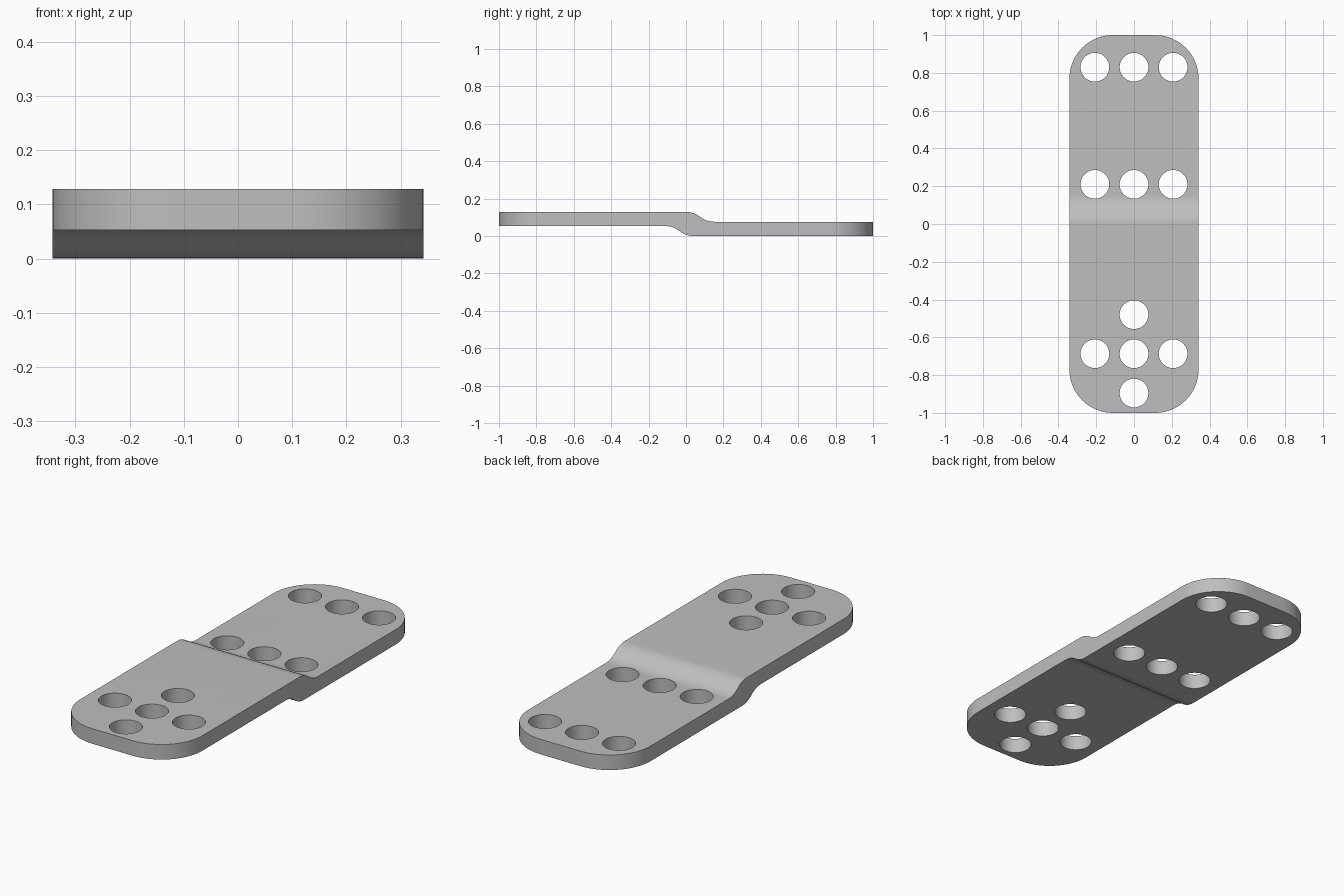
import bpy, bmesh, math

cube = bpy.data.objects.get("Cube")
if cube:
    bpy.data.objects.remove(cube)

HALF_W, HALF_L = 0.342, 1.0
THICK, STEP = 0.076, 0.053
CORNER_R, HOLE_R = 0.23, 0.076

steel = bpy.data.materials.new("plain grey")
steel.use_nodes = True
grey = (0.52, 0.52, 0.52, 1)
steel.diffuse_color = grey
steel.node_tree.nodes["Principled BSDF"].inputs["Base Color"].default_value = grey


def prism(name, points, direction):
    """Extrude a closed loop of 3D points along a direction."""
    bm = bmesh.new()
    face = bm.faces.new([bm.verts.new(p) for p in points])
    out = bmesh.ops.extrude_face_region(bm, geom=[face])
    verts = [v for v in out["geom"] if isinstance(v, bmesh.types.BMVert)]
    bmesh.ops.translate(bm, verts=verts, vec=direction)
    bmesh.ops.recalc_face_normals(bm, faces=bm.faces)
    mesh = bpy.data.meshes.new(name)
    bm.to_mesh(mesh)
    bm.free()
    mesh.materials.append(steel)
    ob = bpy.data.objects.new(name, mesh)
    bpy.context.collection.objects.link(ob)
    return ob


def arc(cx, cy, r, a0, a1, n):
    return [(cx + r * math.cos(a0 + (a1 - a0) * i / n),
             cy + r * math.sin(a0 + (a1 - a0) * i / n)) for i in range(n + 1)]


def bend(y0, y1, z0, n=8):
    """Two tangent arcs stepping down by STEP between y0 and y1."""
    run = y1 - y0
    ang = 2 * math.atan(STEP / run)
    r = run / 2 / math.sin(ang)
    up = math.pi / 2
    first = arc(y0, z0 - r, r, up, up - ang, n)
    second = arc(y1, z0 - STEP + r, r, -up - ang, -up, n)
    return first + second[1:]


# Joggled side profile, extruded across the width
top = [(-1.1, THICK + STEP)] + bend(0.0, 0.15, THICK + STEP) + [(1.1, THICK)]
bottom = [(-1.1, STEP)] + bend(-0.11, 0.04, STEP) + [(1.1, 0)]
plate = prism("joggled_plate",
              [(-0.5, y, z) for y, z in top + bottom[::-1]], (1, 0, 0))

# Rounded plan outline
outline = []
for k, (sx, sy) in enumerate([(1, 1), (-1, 1), (-1, -1), (1, -1)]):
    outline += arc(sx * (HALF_W - CORNER_R), sy * (HALF_L - CORNER_R),
                   CORNER_R, k * math.pi / 2, (k + 1) * math.pi / 2, 16)
cutters = [(prism("outline_cutter", [(x, y, -0.2) for x, y in outline],
                  (0, 0, 0.6)), 'INTERSECT')]

# Screw holes: two rows of three at the back, a cross of five at the front
holes = [(x, y) for y in (0.83, 0.21, -0.687) for x in (-0.207, 0, 0.207)]
holes += [(0, -0.48), (0, -0.895)]
for x, y in holes:
    ring = arc(x, y, HOLE_R, 0, 2 * math.pi, 48)[:-1]
    cutters.append((prism("hole_cutter", [(px, py, -0.2) for px, py in ring],
                          (0, 0, 0.6)), 'DIFFERENCE'))

for cutter, operation in cutters:
    cutter.hide_render = True
    mod = plate.modifiers.new(cutter.name, 'BOOLEAN')
    mod.object, mod.operation, mod.solver = cutter, operation, 'EXACT'

# Apply the cuts and discard the cutters
bpy.ops.object.select_all(action='DESELECT')
plate.select_set(True)
bpy.context.view_layer.objects.active = plate
for mod in list(plate.modifiers):
    bpy.ops.object.modifier_apply(modifier=mod.name)
for cutter, _ in cutters:
    bpy.data.objects.remove(cutter)

bpy.ops.object.shade_smooth_by_angle(angle=math.radians(30))
